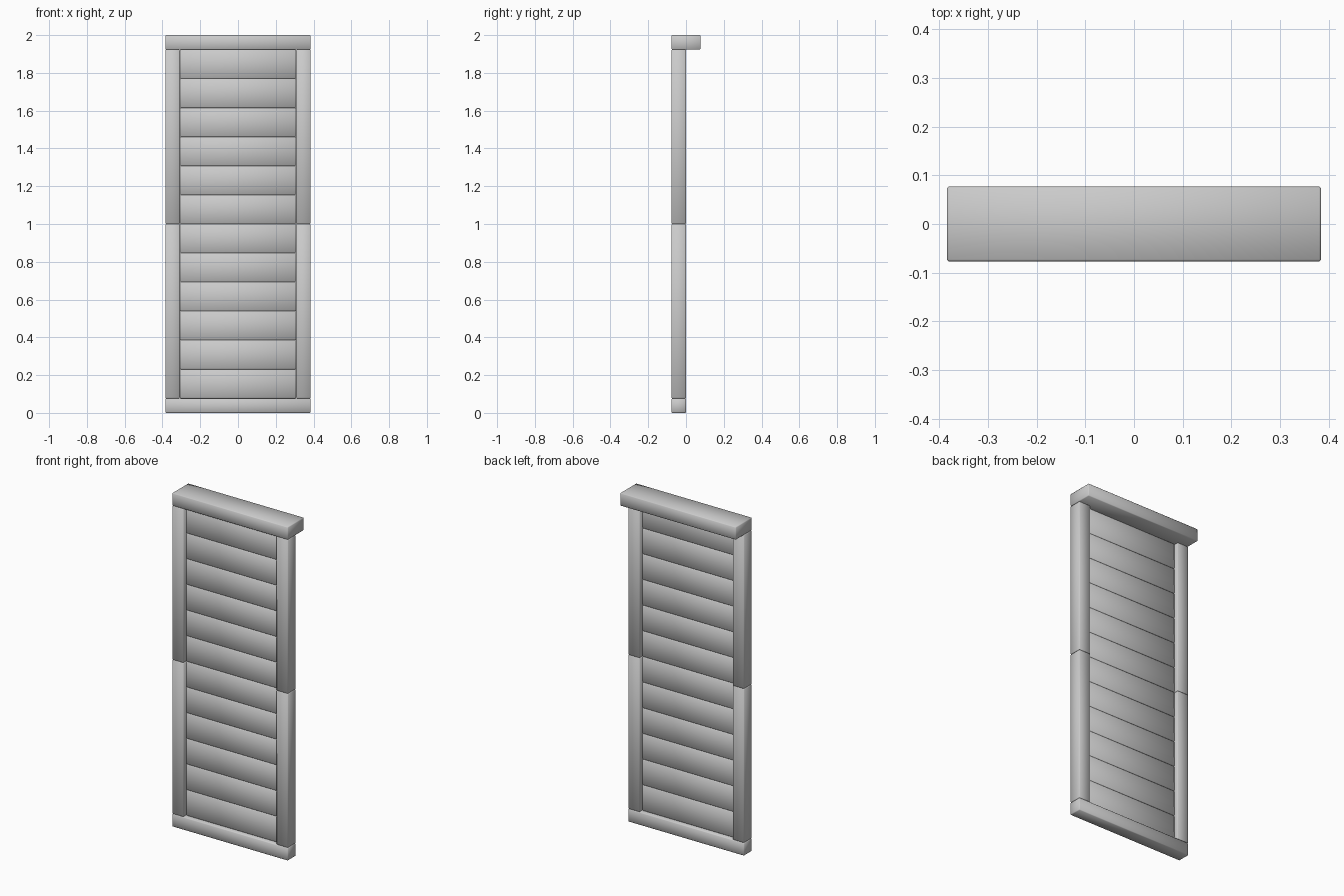
import bpy

if "Cube" in bpy.data.objects:
    bpy.data.objects.remove(bpy.data.objects["Cube"])

U = 1 / 13          # timber width; the panel is 10 x 26 timbers
BEVEL = 0.004


def board(name, x, y, z):
    """Softly bevelled box spanning the given (min, max) ranges."""
    spans = (x, y, z)
    bpy.ops.mesh.primitive_cube_add(size=1, location=[(a + b) / 2 for a, b in spans])
    ob = bpy.context.object
    ob.name = name
    ob.scale = [b - a for a, b in spans]
    bpy.ops.object.transform_apply(location=False, rotation=False, scale=True)
    mod = ob.modifiers.new("soft_edges", 'BEVEL')
    mod.width = BEVEL
    mod.segments = 1
    bpy.ops.object.shade_smooth()
    return ob


# Top rail (overhangs to the back) and bottom rail
board("top_rail", (-5 * U, 5 * U), (-U, U), (25 * U, 26 * U))
board("bottom_rail", (-5 * U, 5 * U), (-U, 0), (0, U))

# Side posts, each in two lengths
for side, x in (("left", (-5 * U, -4 * U)), ("right", (4 * U, 5 * U))):
    board(f"{side}_lower_post", x, (-U, 0), (U, 13 * U))
    board(f"{side}_upper_post", x, (-U, 0), (13 * U, 25 * U))

# Twelve recessed horizontal planks
for i in range(12):
    z = (1 + 2 * i) * U
    board(f"plank_{i + 1}", (-4 * U, 4 * U), (-0.68 * U, -0.32 * U), (z, z + 2 * U))
